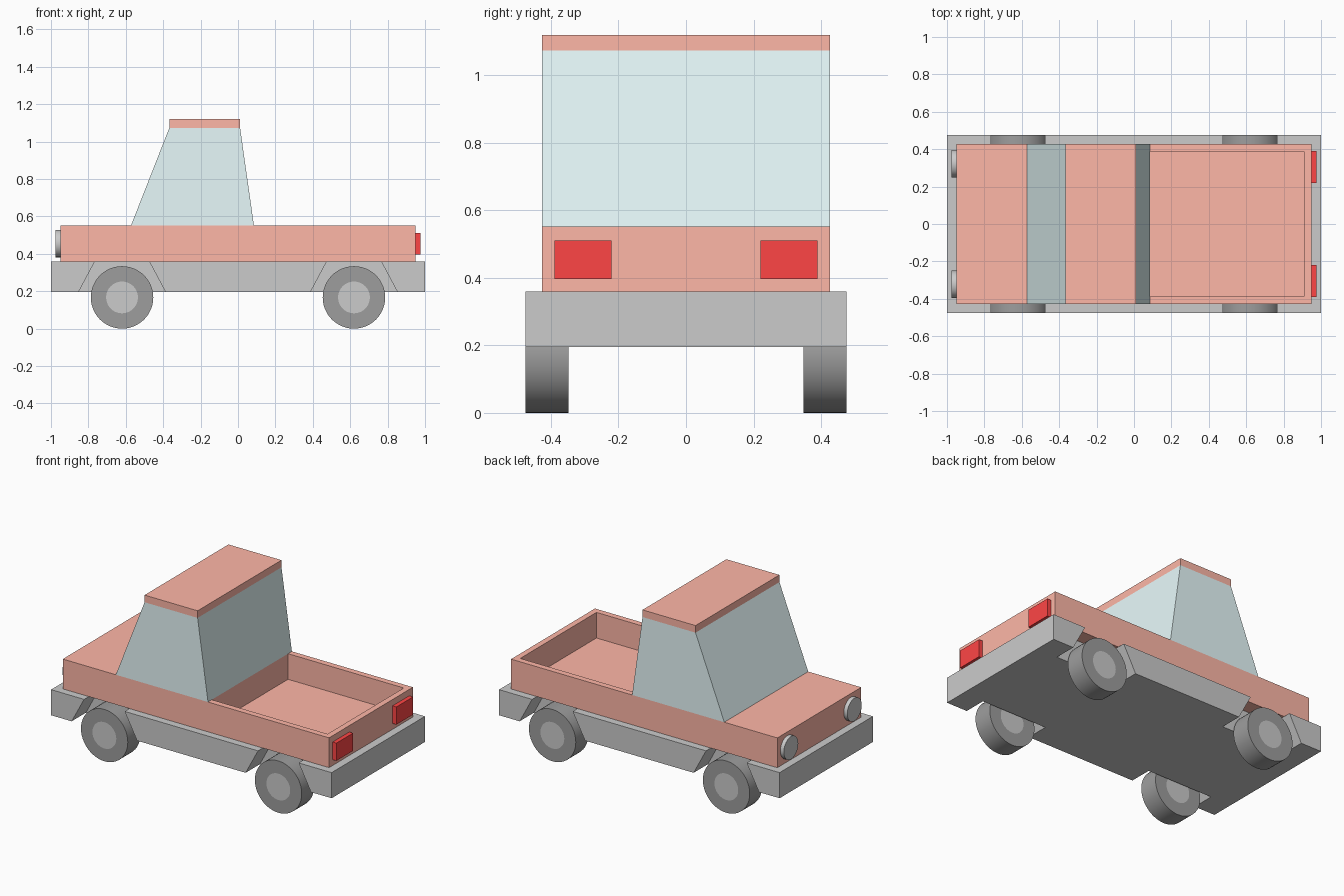
import bpy, bmesh, math
from mathutils import Matrix

if "Cube" in bpy.data.objects:
    bpy.data.objects.remove(bpy.data.objects["Cube"])


def material(name, rgb):
    m = bpy.data.materials.new(name)
    m.diffuse_color = (*rgb, 1)
    m.use_nodes = True
    m.node_tree.nodes["Principled BSDF"].inputs["Base Color"].default_value = m.diffuse_color
    return m


PAINT = material("paint", (1.0, 0.475, 0.39))
GLASS = material("glass", (0.80, 0.955, 0.965))
RUBBER = material("rubber", (0.34, 0.34, 0.34))
LAMP = material("lamp_red", (1.0, 0.06, 0.06))
METAL = material("metal", (0.8, 0.8, 0.8))


def finish(name, bm, *mats):
    bmesh.ops.recalc_face_normals(bm, faces=bm.faces)
    me = bpy.data.meshes.new(name)
    bm.to_mesh(me)
    bm.free()
    for m in mats:
        me.materials.append(m)
    ob = bpy.data.objects.new(name, me)
    bpy.context.collection.objects.link(ob)
    return ob


def prism(name, profile, y0, y1, *mats):
    """Extrude an (x, z) profile from y0 to y1."""
    bm = bmesh.new()
    face = bm.faces.new([bm.verts.new((x, y0, z)) for x, z in profile])
    ext = bmesh.ops.extrude_face_region(bm, geom=[face])
    verts = [v for v in ext["geom"] if isinstance(v, bmesh.types.BMVert)]
    bmesh.ops.translate(bm, verts=verts, vec=(0, y1 - y0, 0))
    return finish(name, bm, *mats)


def box(name, x0, x1, y0, y1, z0, z1, *mats):
    return prism(name, [(x0, z0), (x1, z0), (x1, z1), (x0, z1)], y0, y1, *mats)


def cylinder(name, radius, depth, loc, axis, mats, hub=None):
    """Smooth-sided cylinder; hub insets a second-material disc in each cap."""
    bm = bmesh.new()
    bmesh.ops.create_cone(bm, cap_ends=True, segments=48, radius1=radius,
                          radius2=radius, depth=depth)
    caps = [f for f in bm.faces if len(f.verts) > 4]
    for f in bm.faces:
        f.smooth = len(f.verts) == 4
    if hub:
        bmesh.ops.inset_individual(bm, faces=caps, thickness=radius - hub)
        for f in bm.faces:
            if len(f.verts) > 4:
                f.material_index = 1
            if abs(f.normal.z) > 0.9:
                f.smooth = False
    for e in bm.edges:
        if len(e.link_faces) == 2 and e.calc_face_angle(0) > 0.8:
            e.smooth = False
    bmesh.ops.rotate(bm, verts=bm.verts, matrix=Matrix.Rotation(math.pi / 2, 3, axis))
    bmesh.ops.translate(bm, verts=bm.verts, vec=loc)
    return finish(name, bm, *mats)


def cut(ob, cutter):
    cutter.hide_render = True
    cutter.hide_set(True)
    mod = ob.modifiers.new("cut", 'BOOLEAN')
    mod.operation = 'DIFFERENCE'
    mod.solver = 'EXACT'
    mod.object = cutter


# chassis slab with trapezoid wheel arches, and the wheels
chassis = box("chassis", -1, 1, -0.475, 0.475, 0.195, 0.36)
for end, x in (("front", -0.62), ("rear", 0.62)):
    for side, s in (("left", 1), ("right", -1)):
        arch = [(x - 0.26, 0.145), (x + 0.26, 0.145), (x + 0.118, 0.41), (x - 0.118, 0.41)]
        y0, y1 = sorted((0.33 * s, 0.6 * s))
        cut(chassis, prism(f"{end}_{side}_arch_cutter", arch, y0, y1))
        cylinder(f"{end}_{side}_wheel", 0.167, 0.127, (x, 0.4115 * s, 0.167), 'X',
                 (RUBBER, METAL), hub=0.085)

# painted body with open cargo bed
body = box("body", -0.95, 0.948, -0.427, 0.427, 0.36, 0.552, PAINT)
cut(body, box("bed_cutter", 0.085, 0.91, -0.388, 0.388, 0.387, 0.8, PAINT))

# tapered glass cabin and roof
prism("cabin_windows", [(-0.572, 0.552), (0.085, 0.552), (0.011, 1.074), (-0.367, 1.074)],
      -0.427, 0.427, GLASS)
box("roof", -0.367, 0.011, -0.427, 0.427, 1.074, 1.12, PAINT)

# lights
for side, s in (("left", 1), ("right", -1)):
    cylinder(f"{side}_headlight", 0.0735, 0.03, (-0.96, 0.323 * s, 0.455), 'Y', (METAL,))
    y0, y1 = sorted((0.22 * s, 0.39 * s))
    box(f"{side}_tail_light", 0.94, 0.975, y0, y1, 0.397, 0.511, LAMP)
